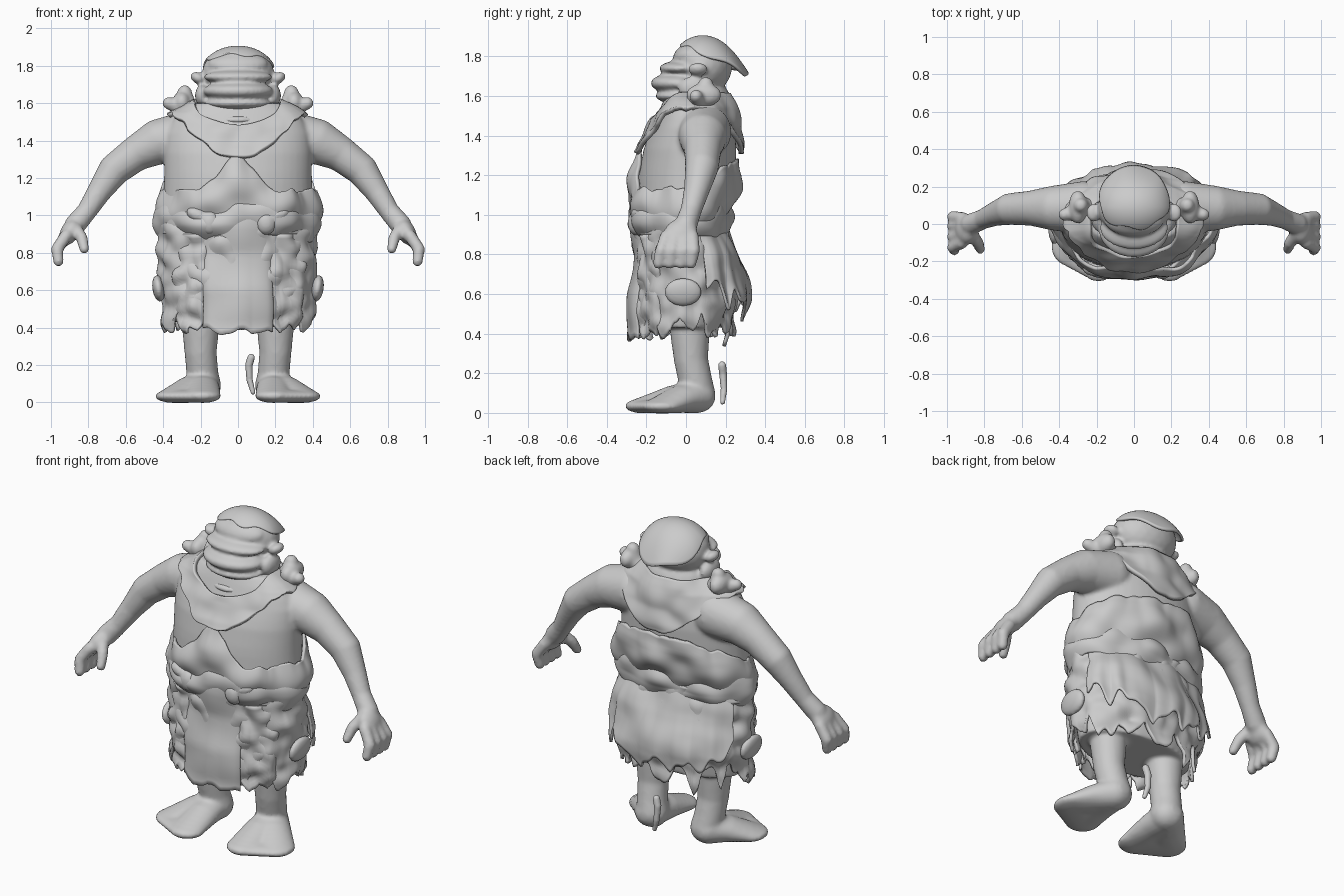
import bpy, bmesh
from math import sin, cos, pi
from mathutils import Vector, Matrix, Euler, noise

cube = bpy.data.objects.get("Cube")
if cube:
    bpy.data.objects.remove(cube)

clay = bpy.data.materials.new("pale_grey_clay")
clay.use_nodes = True
clay.diffuse_color = (0.6, 0.6, 0.6, 1)
for node in clay.node_tree.nodes:
    if node.type == 'BSDF_PRINCIPLED':
        node.inputs["Base Color"].default_value = clay.diffuse_color

# Unit ball reused by every rounded form
ball = bmesh.new()
bmesh.ops.create_icosphere(ball, subdivisions=3, radius=1)
ball.verts.index_update()
BALL_VERTS = [v.co.copy() for v in ball.verts]
BALL_FACES = [[v.index for v in f.verts] for f in ball.faces]
ball.free()

# Torso profile: height, half width, front y, back y
PROFILE = [(.42, .355, -.20, .19), (.6, .38, -.23, .22), (.8, .395, -.22, .21),
           (.95, .405, -.25, .18), (1.05, .40, -.25, .20), (1.2, .395, -.24, .25),
           (1.35, .395, -.21, .255), (1.45, .38, -.165, .24),
           (1.54, .33, -.13, .23), (1.61, .22, -.1, .21)]


def body_point(a, z, off=0):
    """Point on the torso surface; angle 0 is the front."""
    zc = min(max(z, PROFILE[0][0]), PROFILE[-1][0])
    for lo, hi in zip(PROFILE, PROFILE[1:]):
        if zc <= hi[0]:
            t = (zc - lo[0]) / (hi[0] - lo[0])
            w, f, b = (p + (q - p) * t for p, q in zip(lo[1:], hi[1:]))
            break
    c = cos(a)
    return Vector(((w + off) * sin(a), (f * c if c > 0 else -b * c) - off * c, z))


def finish(name, bm):
    mesh = bpy.data.meshes.new(name)
    bm.to_mesh(mesh)
    bm.free()
    mesh.materials.append(clay)
    mesh.shade_smooth()
    ob = bpy.data.objects.new(name, mesh)
    bpy.context.collection.objects.link(ob)
    return ob


def fuse(name, bm, voxel=.012, rounds=5):
    """Weld overlapping forms into one sculpted skin."""
    ob = finish(name, bm)
    weld = ob.modifiers.new("weld", 'REMESH')
    weld.mode = 'VOXEL'
    weld.voxel_size = voxel
    weld.use_smooth_shade = True
    soft = ob.modifiers.new("soften", 'SMOOTH')
    soft.factor = .5
    soft.iterations = rounds


def blob(bm, loc, size, rot=(0, 0, 0)):
    m = Matrix.LocRotScale(Vector(loc), Euler(rot), Vector(size))
    vs = [bm.verts.new(m @ co) for co in BALL_VERTS]
    for face in BALL_FACES:
        bm.faces.new([vs[i] for i in face])


def limb(bm, pts, side=1, steps=5):
    """Swept limb through (x, y, z, radius[, flatness]) stations."""
    pts = [(*p, 1)[:5] for p in pts]
    for p, q in zip(pts, pts[1:]):
        for i in range(steps + 1):
            x, y, z, r, flat = (m + (n - m) * i / steps for m, n in zip(p, q))
            blob(bm, (side * x, y, z), (r, r, r * flat))


def sheet(name, fn, nu, nv, closed, thick):
    """Thin shell from a function of u and v."""
    bm = bmesh.new()
    rows = [[bm.verts.new(fn(i / nu, j / nv)) for i in range(nu + (not closed))]
            for j in range(nv + 1)]
    for r0, r1 in zip(rows, rows[1:]):
        for i in range(nu):
            k = (i + 1) % len(r0)
            bm.faces.new((r0[i], r1[i], r1[k], r0[k]))
    bmesh.ops.remove_doubles(bm, verts=bm.verts, dist=.0005)
    bmesh.ops.recalc_face_normals(bm, faces=bm.faces)
    solid = finish(name, bm).modifiers.new("thickness", 'SOLIDIFY')
    solid.thickness = thick
    solid.offset = 0


def rag(a, teeth, depth, seed):
    """Torn hem: irregular teeth around the body."""
    s = a * teeth / pi + noise.noise(Vector((sin(a) * 3, cos(a) * 3, seed)))
    return depth * (abs(s % 2 - 1) + noise.noise(Vector((sin(a) * 5, cos(a) * 5, seed))))


def garment(name, top, hem, off, lump, freq, a0=-pi, a1=pi, nu=180, nv=24, thick=.018):
    """Cloth layer over the torso; open pieces sink in at their side edges."""
    closed = a1 - a0 > 6

    def fn(u, v):
        a = a0 + (a1 - a0) * u
        z = top(a) * (1 - v) + hem(a) * v
        bump = lump * noise.noise(body_point(a, z) * freq + Vector((3, 7, len(name))))
        edge = 0 if closed else .02 * abs(2 * u - 1) ** 6
        return body_point(a, z, off(v) + bump - edge)
    sheet(name, fn, nu, nv, closed, thick)


# Body skin: torso, arms, hands, legs and feet
bm = bmesh.new()
rings = [[bm.verts.new(body_point(2 * pi * i / 48, .43 + 1.17 * j / 22)) for i in range(48)]
         for j in range(23)]
for r0, r1 in zip(rings, rings[1:]):
    for i in range(48):
        k = (i + 1) % 48
        bm.faces.new((r0[i], r0[k], r1[k], r1[i]))
bm.faces.new(rings[0][::-1])
bm.faces.new(rings[-1])
for s in (1, -1):
    limb(bm, [(.27, .09, 1.42, .14), (.42, .085, 1.395, .122), (.54, .085, 1.335, .096),
              (.66, .08, 1.245, .086), (.74, .055, 1.13, .066), (.81, .025, 1.02, .054),
              (.87, 0, .95, .058)], s)
    blob(bm, (s * .9, -.025, .91), (.05, .085, .075), (0, s * -.5, 0))
    for y in (-.125, -.068, -.01, .04):
        limb(bm, [(.92, y * .8, .89, .034), (.968, y, .82, .032),
                  (.96, y - .015, .755, .029)], s)
    limb(bm, [(.87, -.05, .93, .036), (.835, -.1, .88, .032), (.822, -.135, .82, .027)], s)
    limb(bm, [(.2, .02, .58, .11), (.2, .02, .4, .1), (.2, .025, .27, .087),
              (.19, .05, .15, .086), (.18, .06, .09, .09)], s)
    # Splayed foot: a heel with two flat toe corners joined along the front
    limb(bm, [(.19, .06, .085, .09, .95), (.19, -.06, .07, .095, .72),
              (.19, -.21, .035, .1, .38)], s)
    limb(bm, [(.19, .06, .085, .09, .95), (.25, -.02, .07, .1, .7),
              (.335, -.12, .033, .11, .33)], s)
    limb(bm, [(.19, -.21, .033, .1, .35), (.335, -.12, .033, .11, .33)], s)
fuse("body_skin", bm)

# Head with heavy brow, broad muzzle, lip, bearded chin and ears
bm = bmesh.new()
blob(bm, (0, .085, 1.755), (.195, .15, .15))
blob(bm, (0, .06, 1.56), (.2, .17, .15))
blob(bm, (0, .02, 1.81), (.16, .09, .06), (.4, 0, 0))
blob(bm, (0, -.02, 1.74), (.185, .115, .04))
blob(bm, (0, -.03, 1.665), (.19, .15, .055))
blob(bm, (0, -.02, 1.6), (.18, .135, .04))
blob(bm, (0, -.04, 1.51), (.14, .115, .035))
blob(bm, (0, -.04, 1.43), (.1, .13, .06))
for s in (1, -1):
    blob(bm, (s * .215, .06, 1.735), (.042, .05, .03), (0, s * -.5, 0))
    blob(bm, (s * .19, .04, 1.64), (.04, .08, .06))
fuse("head", bm, .01, 6)


# Hide cap lying on the skull with a flap sticking out behind
def cap(u, v):
    a = 2 * pi * u
    back = max(0, -cos(a))
    phi = v * (1.1 - .35 * max(0, cos(a)) + .5 * back + .08 * sin(5 * a))
    return Vector((.2 * sin(phi) * sin(a),
                   .085 - .155 * sin(phi) * cos(a) + .07 * v ** 3 * back,
                   1.745 + .155 * cos(phi) - .03 * v ** 3 * back))


sheet("head_cap", cap, 72, 18, True, .014)

# Fur collar, open under the chin and dropping to a point at chest and back
garment("fur_collar", lambda a: 1.61 - .13 * max(0, cos(a)) ** 3,
        lambda a: 1.53 - .23 * abs(cos(a)) ** 4 + rag(a, 14, .012, 2),
        lambda v: .01 + .02 * v, .025, 9, thick=.025)
for s, side in ((1, "left"), (-1, "right")):
    bm = bmesh.new()
    limb(bm, [(.21, .08, 1.54, .05), (.28, .09, 1.59, .055), (.285, .1, 1.66, .038)], s)
    limb(bm, [(.28, .06, 1.56, .05), (.33, .06, 1.585, .04), (.372, .05, 1.6, .033)], s)
    blob(bm, (s * .3, .09, 1.605), (.05, .09, .06))
    fuse(side + "_shoulder_fur", bm, .01, 7)

# Hide wrap with a pointed chest panel and a high back
garment("hide_wrap",
        lambda a: 1.12 + .2 * max(0, 1 - abs(a) / .5) + .15 * max(0, -cos(a)) + rag(a, 9, .02, 5),
        lambda a: .9, lambda v: .01 + .025 * sin(pi * min(1, v * 1.2)), .035, 7)

# Rolled belt around the waist with knots at the front
garment("belt_roll", lambda a: 1.07 + .03 * sin(3 * a), lambda a: .88 + .02 * sin(4 * a),
        lambda v: .035 * sin(pi * v), .03, 8, nv=20)
for s, side in ((1, "left"), (-1, "right")):
    bm = bmesh.new()
    blob(bm, (s * .15, -.25, .96), (.055, .045, .065))
    blob(bm, (s * .21, -.235, 1.0), (.07, .045, .04), (0, s * -.4, 0))
    fuse(side + "_belt_knot", bm, .01, 4)

# Ragged fur skirt, front apron and layered back flap
garment("fur_skirt", lambda a: .98, lambda a: .39 + rag(a, 13, .1, 1),
        lambda v: .008 + .03 * v, .035, 11, nu=220, nv=36)
garment("front_apron", lambda a: 1.0, lambda a: .36 + rag(a, 16, .03, 4),
        lambda v: .022 + .07 * v ** 1.5, .015, 5, -.45, .45, 60, thick=.014)
garment("back_flap", lambda a: .95, lambda a: .46 + .1 * (a - pi) ** 2 + rag(a, 12, .1, 3),
        lambda v: .015 + .09 * v, .03, 7, pi - 1.2, pi + 1.1, 110, thick=.014)
for s, side in ((1, "left"), (-1, "right")):
    mid = s * .72
    garment(side + "_fur_panel", lambda a: .9,
            lambda a: .35 + .2 * abs(a - mid) + rag(a, 18, .06, mid),
            lambda v: .02 + .035 * v, .035, 14, mid - .3, mid + .3, 60, thick=.014)

# Round hip pouches
for s, side in ((1, "left"), (-1, "right")):
    bm = bmesh.new()
    blob(bm, (s * .425, -.015, .61), (.033, .095, .072), (0, s * .15, 0))
    fuse(side + "_hip_pouch", bm, .01, 3)

# Loose hanging strip behind the legs
bm = bmesh.new()
limb(bm, [(.08, .185, .055, .014), (.062, .192, .12, .018), (.058, .187, .2, .021),
          (.07, .182, .24, .021)])
fuse("loose_strip", bm, .007, 3)
